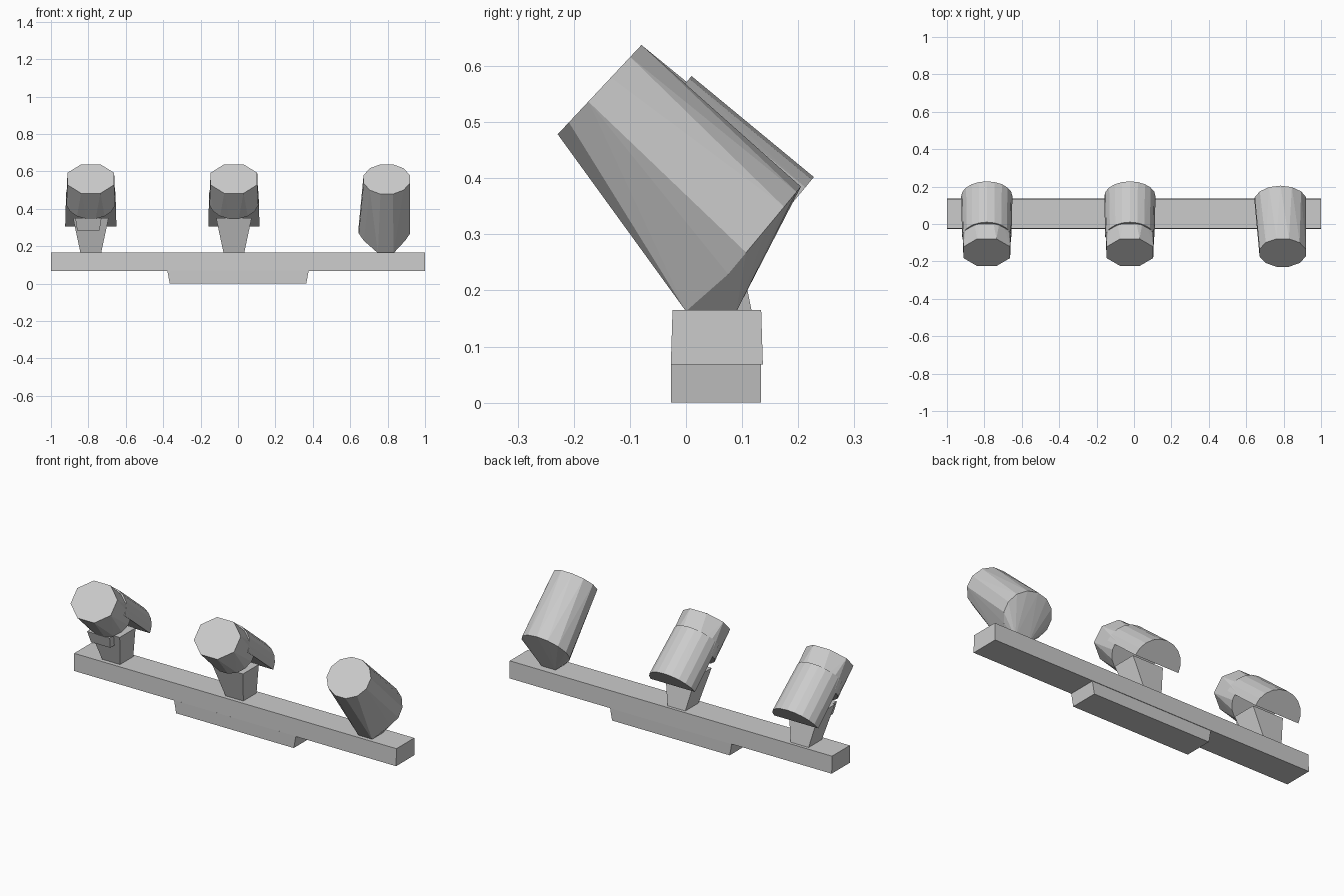
import bpy, bmesh
from math import cos, sin, pi
from mathutils import Vector

if "Cube" in bpy.data.objects:
    bpy.data.objects.remove(bpy.data.objects["Cube"])


def hull(name, points):
    """Convex solid through a set of points."""
    bm = bmesh.new()
    for p in points:
        bm.verts.new(p)
    res = bmesh.ops.convex_hull(bm, input=bm.verts)
    junk = {g for g in res["geom_interior"] if isinstance(g, bmesh.types.BMVert)}
    bmesh.ops.delete(bm, geom=list(junk), context='VERTS')
    bmesh.ops.dissolve_limit(bm, angle_limit=0.01, verts=bm.verts, edges=bm.edges)
    bmesh.ops.recalc_face_normals(bm, faces=bm.faces)
    me = bpy.data.meshes.new(name)
    bm.to_mesh(me)
    bm.free()
    ob = bpy.data.objects.new(name, me)
    bpy.context.collection.objects.link(ob)
    return ob


def ring(x, y, z, rx, ru, up, n=12, a0=0.0, a1=2 * pi):
    """Arc of points in the plane spanned by x and the tilted up direction."""
    u = Vector((0, up[0], up[1])).normalized()
    c = Vector((x, y, z))
    closed = a1 - a0 > 6
    steps = n if closed else n + 1
    off = pi / n if closed else 0
    return [c + Vector((rx * cos(a), 0, 0)) + u * (ru * sin(a))
            for a in (a0 + off + (a1 - a0) * i / n for i in range(steps))]


def rect(x, hx, y0, y1, z):
    return [(x + s * hx, y, z) for s in (-1, 1) for y in (y0, y1)]


# mounting rail and the tapered driver box under it
hull("rail", rect(0, 1.0, -0.027, 0.137, 0.068) + rect(0, 1.0, -0.024, 0.134, 0.165))
hull("driver_box", rect(0, 0.365, -0.027, 0.134, 0) + rect(0, 0.378, -0.027, 0.134, 0.07))

FACE = (0.15, 0.16)   # tilt of the lamp face
TAIL = (0.64, 0.77)   # tilt of the rear end

# left and middle spots: front barrel, rear half shell, bracket
for side, x in (("left", -0.787), ("middle", -0.022)):
    hull(side + "_lamp_barrel",
         ring(x, -0.152, 0.560, 0.135, 0.115, FACE, 8) +
         ring(x, -0.02, 0.437, 0.133, 0.120, TAIL, 16))
    hull(side + "_rear_shell",
         ring(x, -0.070, 0.486, 0.132, 0.125, TAIL, 10, 0, pi) +
         ring(x, 0.148, 0.306, 0.137, 0.125, TAIL, 10, 0, pi))
    hull(side + "_bracket",
         rect(x, 0.055, 0.0, 0.117, 0.163) + rect(x, 0.095, -0.06, 0.08, 0.35))

# small clamp under the left barrel
hull("left_clamp", rect(-0.80, 0.06, -0.075, 0.03, 0.285) +
     rect(-0.80, 0.07, -0.095, 0.03, 0.35))

# right spot: barrel blending straight down to its foot
hull("right_lamp",
     ring(0.795, -0.154, 0.558, 0.128, 0.113, FACE, 12) +
     ring(0.783, 0.125, 0.289, 0.141, 0.125, TAIL, 14) +
     rect(0.79, 0.042, 0.0, 0.09, 0.163))
